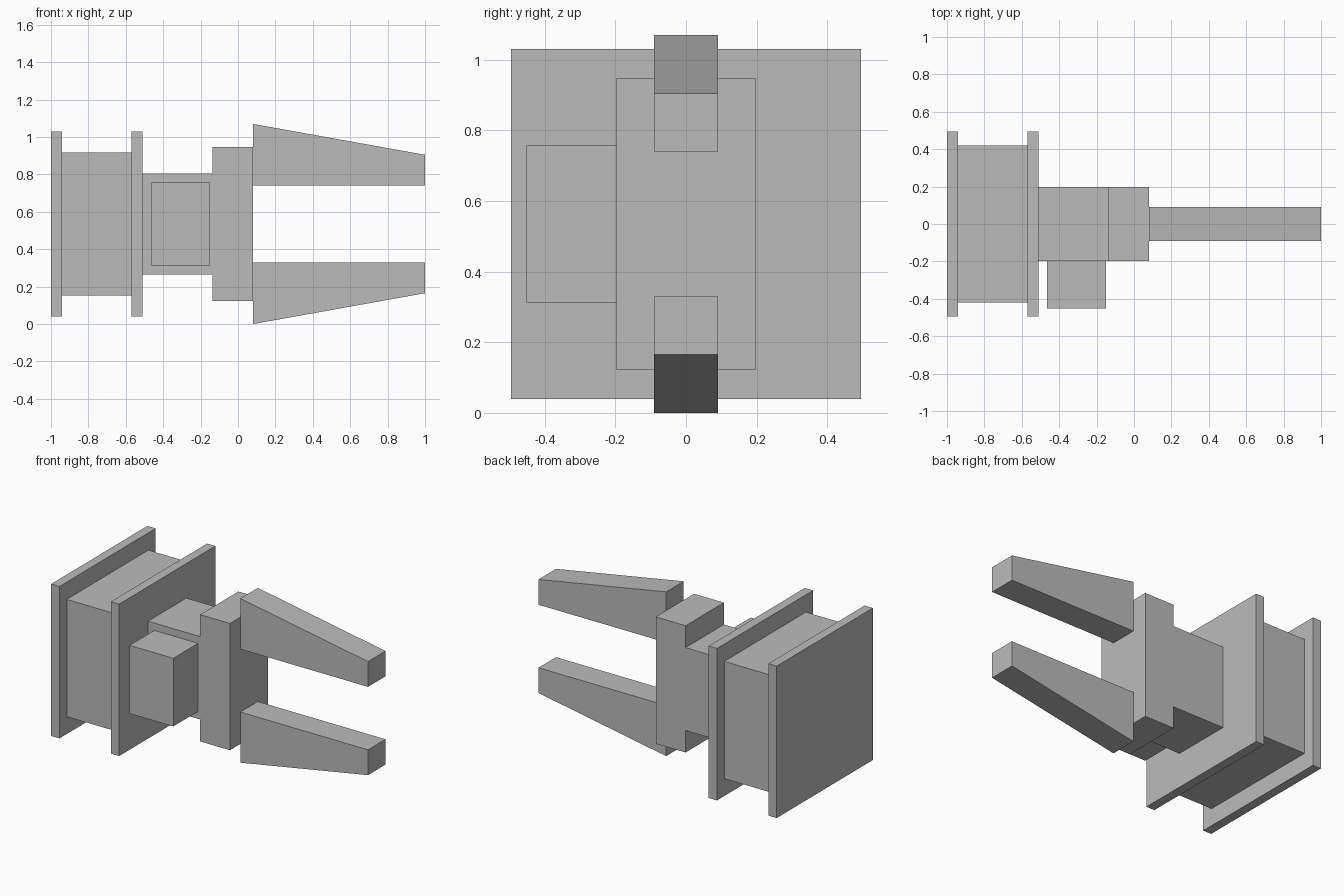
import bpy
import bmesh

cube = bpy.data.objects.get("Cube")
if cube:
    bpy.data.objects.remove(cube, do_unlink=True)

MID = 0.535  # height of the gripper axis

grey = bpy.data.materials.new("plain_grey")
grey.use_nodes = True
colour = (0.5, 0.5, 0.5, 1)
grey.diffuse_color = colour
grey.node_tree.nodes["Principled BSDF"].inputs["Base Color"].default_value = colour


def prism(name, profile, y0, y1):
    """Extrude a side profile of (x, z) points from y0 to y1."""
    bm = bmesh.new()
    face = bm.faces.new([bm.verts.new((x, y0, z)) for x, z in profile])
    result = bmesh.ops.extrude_face_region(bm, geom=[face])
    for v in result["geom"]:
        if isinstance(v, bmesh.types.BMVert):
            v.co.y = y1
    bmesh.ops.recalc_face_normals(bm, faces=bm.faces)
    mesh = bpy.data.meshes.new(name)
    bm.to_mesh(mesh)
    bm.free()
    mesh.materials.append(grey)
    obj = bpy.data.objects.new(name, mesh)
    bpy.context.collection.objects.link(obj)
    return obj


def block(name, x0, x1, y0, y1, half_height):
    lo, hi = MID - half_height, MID + half_height
    return prism(name, [(x0, lo), (x1, lo), (x1, hi), (x0, hi)], y0, y1)


# Wrist: square core between two flanges
block("rear_flange", -1.0, -0.94, -0.495, 0.495, 0.495)
block("wrist_core", -0.94, -0.57, -0.42, 0.42, 0.382)
block("front_flange", -0.57, -0.51, -0.495, 0.495, 0.495)

# Gripper housing with the side motor box
block("neck", -0.51, -0.135, -0.197, 0.197, 0.27)
block("motor_box", -0.465, -0.15, -0.452, -0.197, 0.222)
block("palm", -0.135, 0.08, -0.197, 0.197, 0.413)

# Tapered fingers, mirrored about the gripper axis
for name, side in (("upper_finger", 1), ("lower_finger", -1)):
    outline = [(0.08, 0.205), (1.0, 0.205), (1.0, 0.37), (0.08, MID)]
    prism(name, [(x, MID + side * h) for x, h in outline], -0.09, 0.09)
